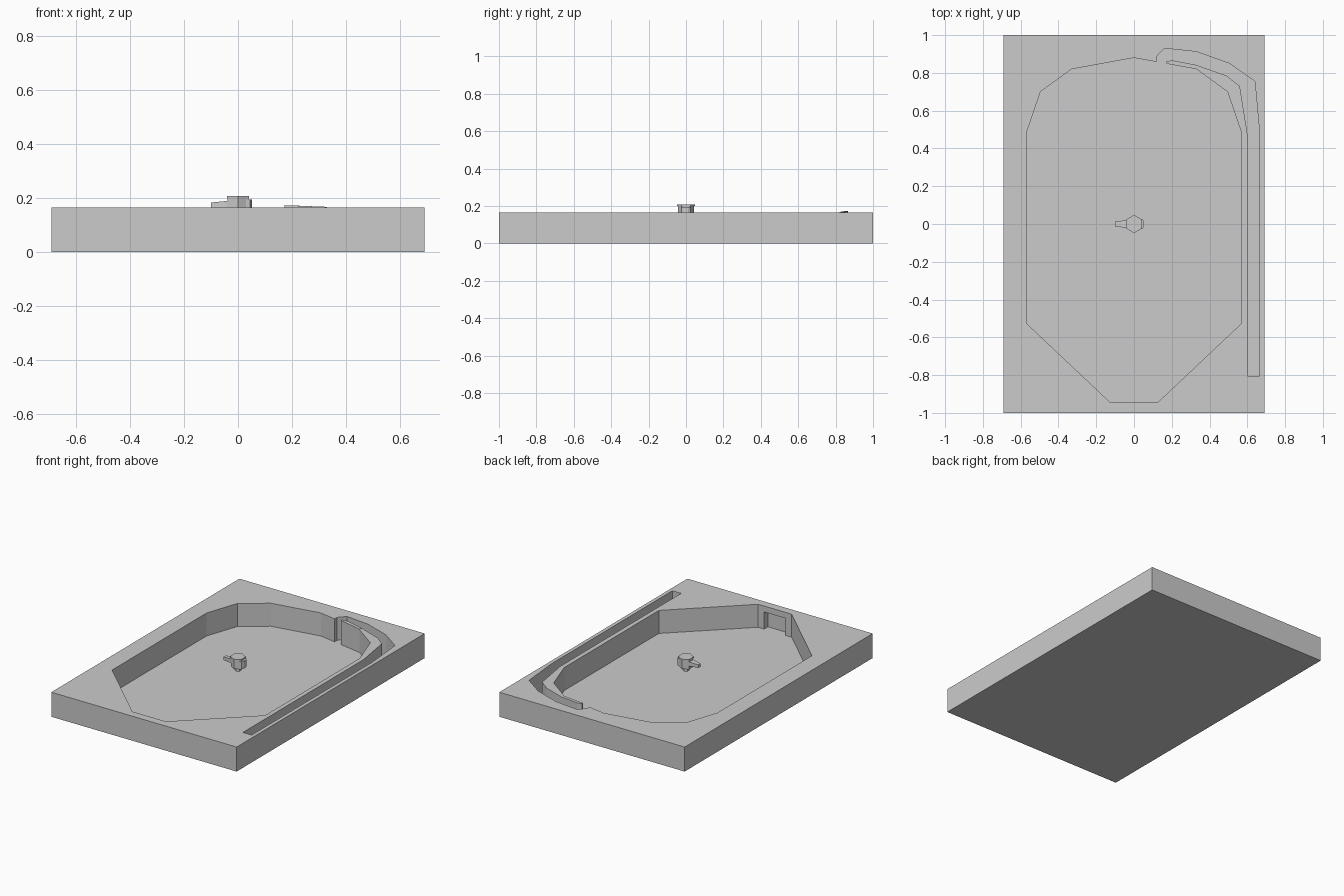
import bpy, bmesh, math

if "Cube" in bpy.data.objects:
    bpy.data.objects.remove(bpy.data.objects["Cube"])

FLOOR, TOP = 0.01, 0.165


def prism(name, pts, z0, z1, top_z=None):
    """Extrude a flat outline from z0 to z1 (top_z overrides single top heights)."""
    bm = bmesh.new()
    low = [bm.verts.new((x, y, z0)) for x, y in pts]
    high = [bm.verts.new((x, y, top_z[i] if top_z else z1)) for i, (x, y) in enumerate(pts)]
    n = len(pts)
    bm.faces.new(low)
    bm.faces.new(high)
    for i in range(n):
        bm.faces.new((low[i], low[(i + 1) % n], high[(i + 1) % n], high[i]))
    bmesh.ops.recalc_face_normals(bm, faces=bm.faces)
    me = bpy.data.meshes.new(name)
    bm.to_mesh(me)
    bm.free()
    ob = bpy.data.objects.new(name, me)
    bpy.context.collection.objects.link(ob)
    return ob


def rect(x0, x1, y0, y1):
    return [(x0, y0), (x1, y0), (x1, y1), (x0, y1)]


def ring(r, n, start=0.0):
    return [(r * math.cos(start + 2 * math.pi * i / n),
             r * math.sin(start + 2 * math.pi * i / n)) for i in range(n)]


def carve(body, cutter):
    m = body.modifiers.new(cutter.name, 'BOOLEAN')
    m.operation = 'DIFFERENCE'
    m.solver = 'EXACT'
    m.object = cutter
    bpy.context.view_layer.objects.active = body
    bpy.ops.object.modifier_apply(modifier=m.name)
    bpy.data.objects.remove(cutter)


# table block
table = prism("table_body", rect(-0.69, 0.69, -1, 1), 0, TOP)

# main play well, right half mirrored to the left
half = [(0.125, -0.945), (0.57, -0.525), (0.57, 0.48), (0.495, 0.70), (0.33, 0.82)]
well = half + [(0, 0.88)] + [(-x, y) for x, y in reversed(half)]
carve(table, prism("well_cutter", well, FLOOR, 0.3))

# launch lane curving round the corner and opening into the well
outer = [(0.665, -0.805), (0.665, 0.48), (0.64, 0.755), (0.505, 0.85),
         (0.33, 0.912), (0.16, 0.93), (0.118, 0.885), (0.12, 0.83)]
inner = [(0.172, 0.83), (0.172, 0.862), (0.205, 0.866), (0.33, 0.842),
         (0.49, 0.785), (0.56, 0.73), (0.60, 0.48), (0.60, -0.805)]
carve(table, prism("lane_cutter", outer + inner, FLOOR, 0.3))

# drain recess in the front wall
carve(table, prism("drain_cutter", rect(-0.08, 0.08, -0.985, -0.92), FLOOR, 0.125))

# slightly raised tip of the lane divider
prism("divider_tip", [(0.172, 0.849), (0.33, 0.82), (0.33, 0.842), (0.205, 0.866), (0.172, 0.862)],
      TOP - 0.02, TOP, [0.173, 0.167, 0.167, 0.172, 0.173])

# flipper: pin, hub, cap, tapered arm and rounded heel
prism("flipper_pin", ring(0.02, 6, math.pi / 6), 0.115, 0.145)
prism("flipper_hub", ring(0.044, 6, math.pi / 6), 0.14, 0.20)
prism("flipper_cap", ring(0.048, 6, math.pi / 6), 0.20, 0.208)
prism("flipper_arm", [(-0.03, -0.023), (-0.03, 0.023), (-0.10, 0.012), (-0.10, -0.012)],
      0.162, 0, [0.19, 0.19, 0.183, 0.183])
prism("flipper_heel", [(0.03, -0.028), (0.045, -0.025), (0.052, -0.012), (0.052, 0.012),
                       (0.045, 0.025), (0.03, 0.028)], 0.145, 0.195)
